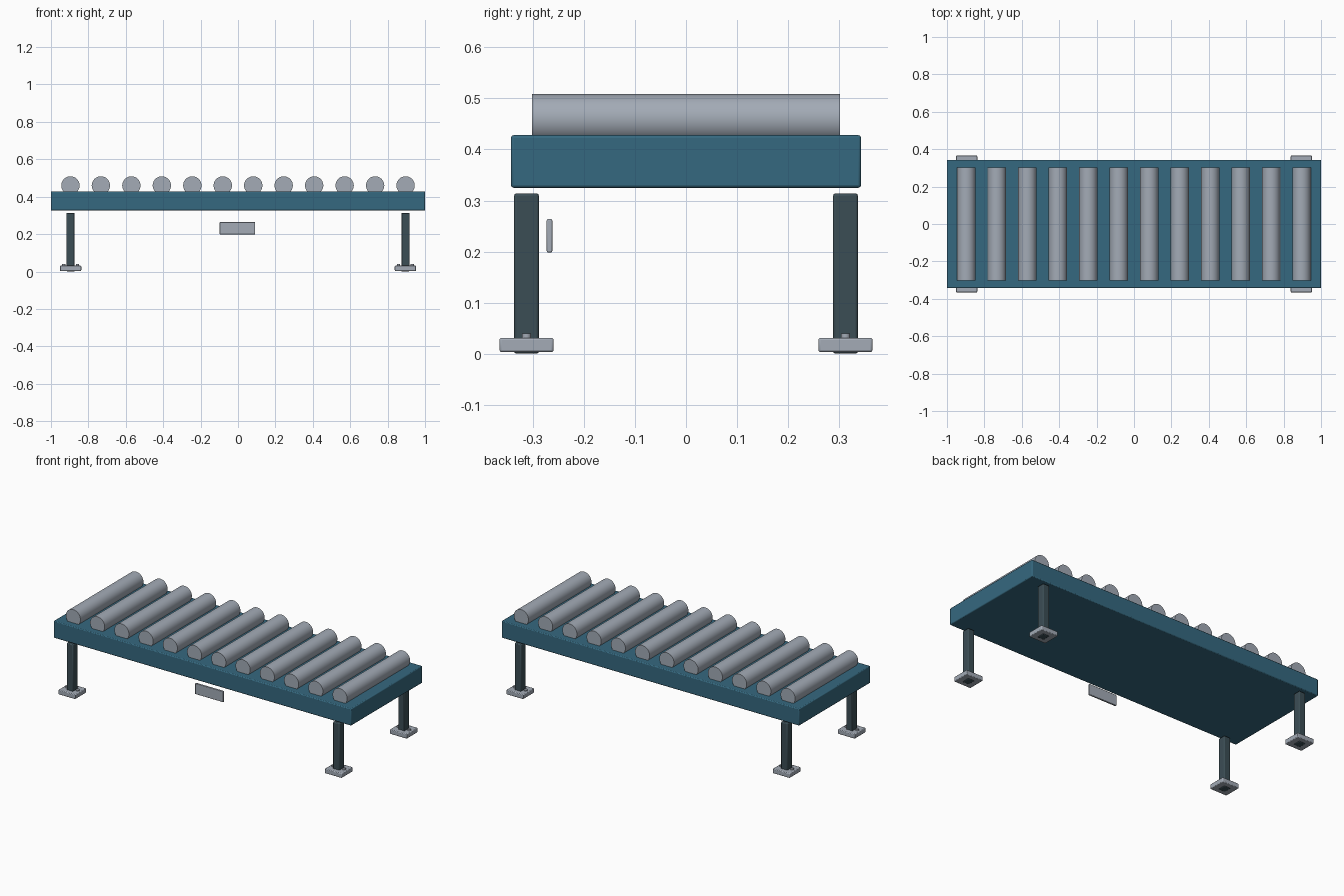
import bpy
import math

if "Cube" in bpy.data.objects:
    bpy.data.objects.remove(bpy.data.objects["Cube"])


def material(name, rgb):
    m = bpy.data.materials.new(name)
    m.diffuse_color = (*rgb, 1)
    m.use_nodes = True
    m.node_tree.nodes["Principled BSDF"].inputs["Base Color"].default_value = m.diffuse_color
    return m


TEAL = material("teal_paint", (0.036, 0.140, 0.214))
STEEL = material("light_steel", (0.366, 0.407, 0.468))
DARK = material("dark_steel", (0.044, 0.075, 0.091))


def finish(obj, name, mat, bevel=0.0, segments=2):
    obj.name = name
    obj.data.materials.append(mat)
    if bevel:
        mod = obj.modifiers.new("soft_edges", 'BEVEL')
        mod.width = bevel
        mod.segments = segments
    bpy.ops.object.shade_smooth_by_angle(angle=math.radians(35))
    return obj


def box(name, mat, lo, hi, bevel):
    """Bevelled box between two corners."""
    bpy.ops.mesh.primitive_cube_add(
        size=1, location=[(a + b) / 2 for a, b in zip(lo, hi)])
    obj = bpy.context.object
    obj.scale = [b - a for a, b in zip(lo, hi)]
    bpy.ops.object.transform_apply(location=False, rotation=False, scale=True)
    return finish(obj, name, mat, bevel)


def cylinder(name, mat, radius, depth, loc, rot=(0, 0, 0), sides=32):
    bpy.ops.mesh.primitive_cylinder_add(
        vertices=sides, radius=radius, depth=depth, location=loc, rotation=rot)
    return finish(bpy.context.object, name, mat)


# Deck
box("deck", TEAL, (-1, -0.343, 0.325), (1, 0.343, 0.428), 0.005)

# Row of rollers, half sunk into the deck
COUNT, END = 12, 0.896
for i in range(COUNT):
    x = -END + 2 * END * i / (COUNT - 1)
    cylinder(f"roller_{i + 1}", STEEL, 0.049, 0.604, (x, 0, 0.46),
             (math.pi / 2, 0, 0))

# Legs with foot plates and anchor bolts at each corner
for sx, side in ((-1, "left"), (1, "right")):
    for sy, end in ((-1, "front"), (1, "back")):
        x, y = sx * 0.895, sy * 0.3125
        tag = f"{end}_{side}"
        box(f"leg_{tag}", DARK, (x - 0.022, y - 0.0245, 0),
            (x + 0.022, y + 0.0245, 0.314), 0.005)
        box(f"foot_{tag}", STEEL, (x - 0.057, y - 0.053, 0.003),
            (x + 0.057, y + 0.053, 0.031), 0.004)
        for k in (-1, 1):
            cylinder(f"bolt_{tag}_{'inner' if k * sx < 0 else 'outer'}", STEEL,
                     0.009, 0.012, (x + k * 0.037, y, 0.033), sides=16)

# Small sign plate below the front edge
box("front_plate", STEEL, (-0.098, -0.273, 0.198), (0.092, -0.262, 0.264), 0.003)
